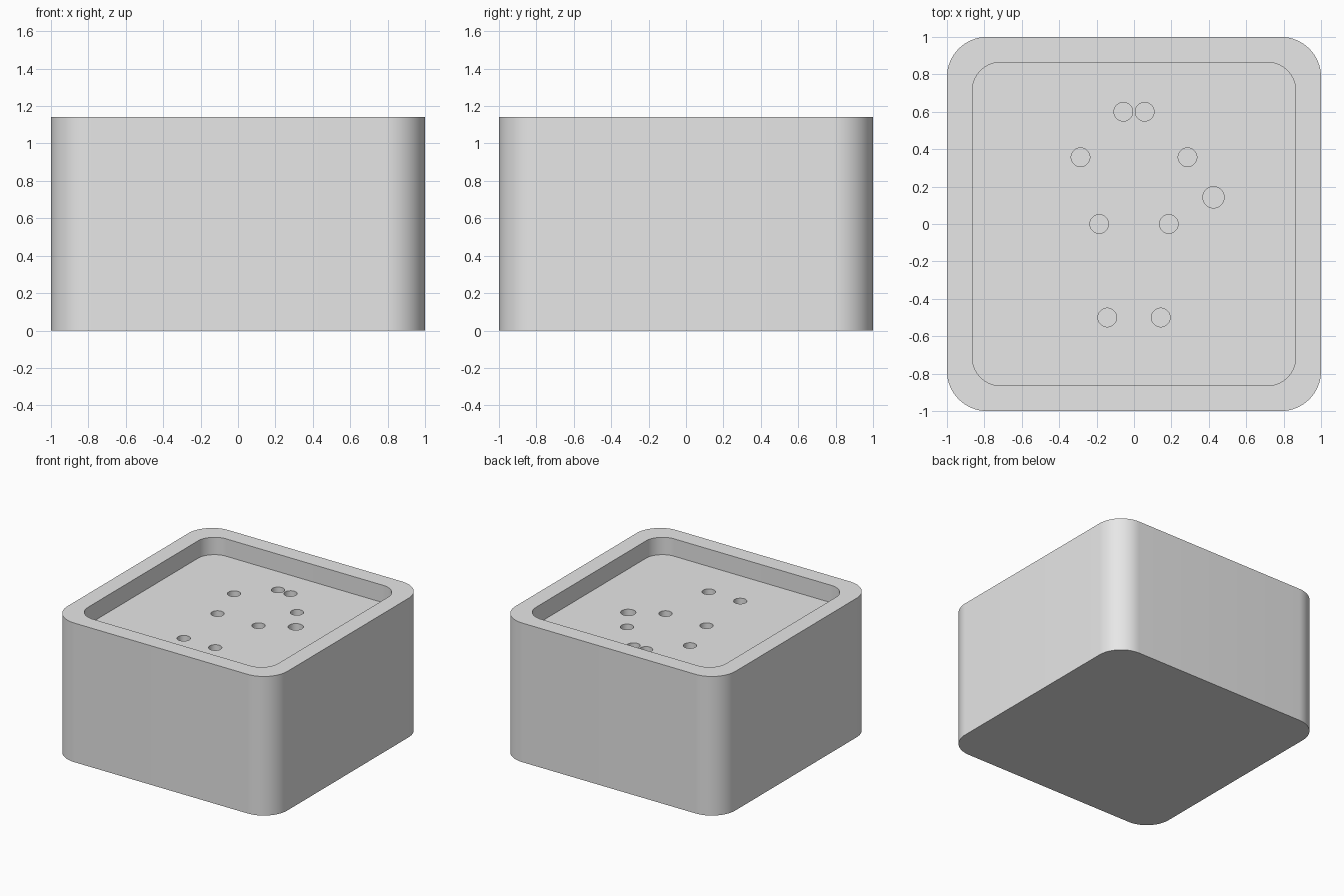
import bpy
import bmesh
from math import pi, cos, sin, radians

default_cube = bpy.data.objects.get("Cube")
if default_cube:
    bpy.data.objects.remove(default_cube, do_unlink=True)

HEIGHT = 8 / 7
FLOOR = 1.0
HOLE_DEPTH = 0.2


def rounded_square(half, radius, steps=16):
    """Outline of a square with rounded corners, counter-clockwise."""
    points = []
    inner = half - radius
    for corner, (sx, sy) in enumerate([(1, 1), (-1, 1), (-1, -1), (1, -1)]):
        for i in range(steps + 1):
            a = (corner + i / steps) * pi / 2
            points.append((sx * inner + radius * cos(a), sy * inner + radius * sin(a)))
    return points


def circle(x, y, radius, steps=40):
    return [(x + radius * cos(2 * pi * i / steps), y + radius * sin(2 * pi * i / steps))
            for i in range(steps)]


def prisms(name, outlines, bottom, top):
    """One object made of every outline extruded from bottom to top."""
    bm = bmesh.new()
    for outline in outlines:
        low = [bm.verts.new((x, y, bottom)) for x, y in outline]
        high = [bm.verts.new((x, y, top)) for x, y in outline]
        bm.faces.new(low[::-1])
        bm.faces.new(high)
        for i in range(len(low)):
            j = (i + 1) % len(low)
            bm.faces.new((low[i], low[j], high[j], high[i]))
    mesh = bpy.data.meshes.new(name)
    bm.to_mesh(mesh)
    bm.free()
    obj = bpy.data.objects.new(name, mesh)
    bpy.context.collection.objects.link(obj)
    return obj


def cut(target, cutter):
    """Subtract the cutter for good, then discard it."""
    cutter.hide_render = True
    mod = target.modifiers.new("cut", "BOOLEAN")
    mod.operation = "DIFFERENCE"
    mod.solver = "EXACT"
    mod.object = cutter
    bpy.ops.object.modifier_apply(modifier=mod.name)
    bpy.data.objects.remove(cutter, do_unlink=True)


# Solid block with rounded upright corners
block = prisms("block", [rounded_square(1.0, 0.214)], 0, HEIGHT)
bpy.ops.object.select_all(action="DESELECT")
block.select_set(True)
bpy.context.view_layer.objects.active = block

# Shallow tray in the top
cut(block, prisms("tray_cutter", [rounded_square(0.864, 0.15)], FLOOR, HEIGHT + 0.1))

# Mirrored pairs of small holes, and one larger hole on the left
holes = [circle(side * x, y, 0.05)
         for x, y in [(0.057, 0.6), (0.286, 0.357), (0.186, 0), (0.143, -0.5)]
         for side in (-1, 1)]
holes.append(circle(0.425, 0.143, 0.057))
cut(block, prisms("hole_cutter", holes, FLOOR - HOLE_DEPTH, FLOOR + 0.05))

# Plain grey finish
grey = bpy.data.materials.new("light grey")
grey.use_nodes = True
grey.diffuse_color = (0.8, 0.8, 0.8, 1)
grey.node_tree.nodes["Principled BSDF"].inputs["Base Color"].default_value = (0.8, 0.8, 0.8, 1)
block.data.materials.clear()
block.data.materials.append(grey)
for face in block.data.polygons:
    face.material_index = 0

bpy.ops.object.shade_smooth_by_angle(angle=radians(30))
